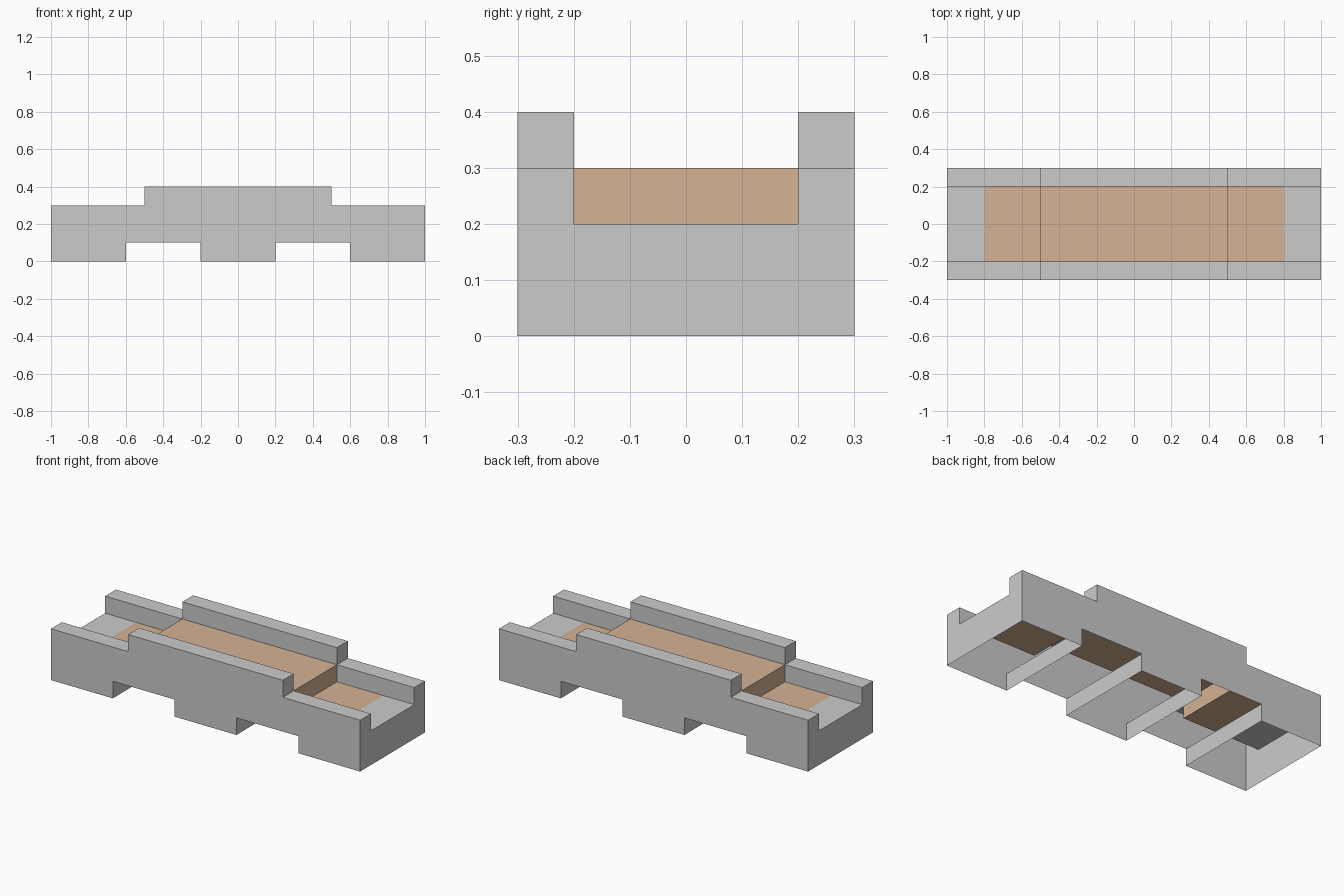
import bpy, bmesh
from mathutils import Vector

if "Cube" in bpy.data.objects:
    bpy.data.objects.remove(bpy.data.objects["Cube"])


def sheet_object(name, sheets, material=None):
    """Build open sheets; each is (corner points, direction it faces)."""
    bm = bmesh.new()
    for points, facing in sheets:
        face = bm.faces.new([bm.verts.new(p) for p in points])
        face.normal_update()
        if face.normal.dot(Vector(facing)) < 0:
            face.normal_flip()
    bmesh.ops.remove_doubles(bm, verts=bm.verts, dist=1e-5)
    mesh = bpy.data.meshes.new(name)
    bm.to_mesh(mesh)
    bm.free()
    obj = bpy.data.objects.new(name, mesh)
    bpy.context.collection.objects.link(obj)
    if material:
        mesh.materials.append(material)
    return obj


def flat(x0, x1, y0, y1, z, up=1):
    return [(x0, y0, z), (x1, y0, z), (x1, y1, z), (x0, y1, z)], (0, 0, up)


def across(x, y0, y1, z0, z1, facing):
    return [(x, y0, z0), (x, y1, z0), (x, y1, z1), (x, y0, z1)], (facing, 0, 0)


brown = bpy.data.materials.new("brown")
brown.diffuse_color = (0.66, 0.45, 0.30, 1)
brown.use_nodes = True
brown.node_tree.nodes["Principled BSDF"].inputs["Base Color"].default_value = brown.diffuse_color

OUT, INN = 0.3, 0.2        # outer and inner half widths
LOW, MID, TOP = 0.2, 0.3, 0.4  # end floor, end rail / middle floor, middle rail

# Stepped side outline: right half, then mirrored
half = [(0.2, 0), (0.2, 0.1), (0.6, 0.1), (0.6, 0), (1, 0),
        (1, MID), (0.5, MID), (0.5, TOP)]
outline = half + [(-x, z) for x, z in reversed(half)]

# Side walls with stepped rails
for name, s in (("front_side_wall", -1), ("back_side_wall", 1)):
    y0, y1 = s * INN, s * OUT
    sheets = [([(x, y1, z) for x, z in outline], (0, s, 0)),
              flat(-0.5, 0.5, y0, y1, TOP)]
    inner = [(0.5, MID), (0.5, TOP), (-0.5, TOP), (-0.5, MID)]
    sheets.append(([(x, y0, z) for x, z in inner], (0, -s, 0)))
    for e in (-1, 1):
        sheets.append(flat(e * 0.5, e, y0, y1, MID))
        sheets.append(across(e * 0.5, y0, y1, MID, TOP, e))
        lip = [(e * 0.5, LOW), (e, LOW), (e, MID), (e * 0.5, MID)]
        sheets.append(([(x, y0, z) for x, z in lip], (0, -s, 0)))
    sheet_object(name, sheets)

# End walls with a channel opening, and the grey floor behind each
for name, e in (("left_end", -1), ("right_end", 1)):
    profile = [(-OUT, 0), (OUT, 0), (OUT, MID), (INN, MID),
               (INN, LOW), (-INN, LOW), (-INN, MID), (-OUT, MID)]
    sheet_object(name + "_wall", [([(e, y, z) for y, z in profile], (e, 0, 0))])
    sheet_object(name + "_floor", [flat(e * 0.8, e, -INN, INN, LOW)])

# Cross strips closing the sides of the feet
for e in (-1, 1):
    side = "left" if e < 0 else "right"
    sheet_object(side + "_middle_foot_strip", [across(e * 0.2, -OUT, OUT, 0, 0.1, e)])
    sheet_object(side + "_end_foot_strip", [across(e * 0.6, -OUT, OUT, 0, 0.1, -e)])

# Brown channel floor with a raised middle
floor = [flat(-0.5, 0.5, -INN, INN, MID)]
for e in (-1, 1):
    floor.append(flat(e * 0.5, e * 0.8, -INN, INN, LOW))
    floor.append(across(e * 0.5, -INN, INN, LOW, MID, e))
sheet_object("channel_floor", floor, brown)
